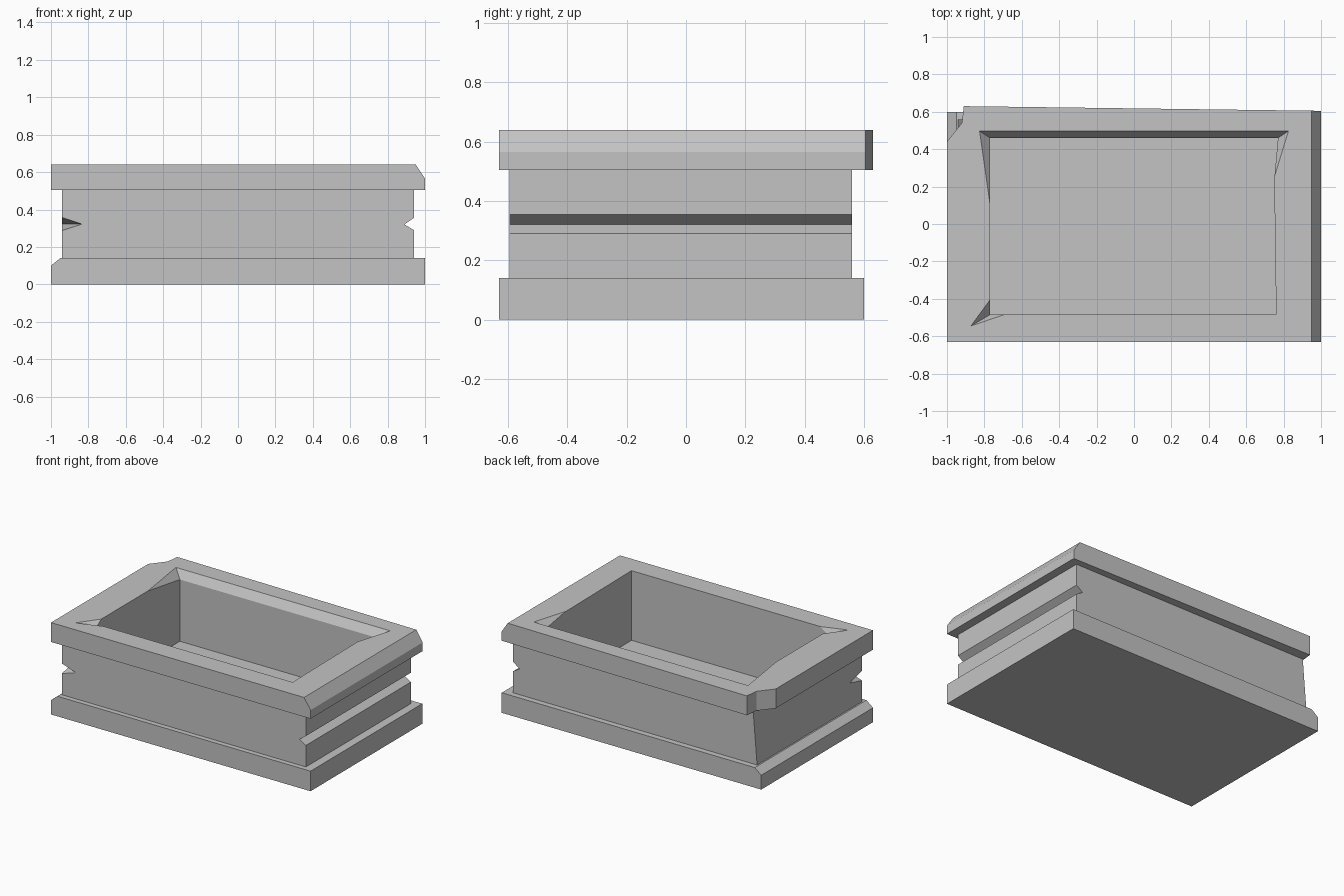
import bpy, bmesh
from mathutils import Vector

if "Cube" in bpy.data.objects:
    bpy.data.objects.remove(bpy.data.objects["Cube"], do_unlink=True)

stone = bpy.data.materials.new("grey stone")
stone.use_nodes = True
stone.diffuse_color = (0.55, 0.55, 0.55, 1)
stone.node_tree.nodes["Principled BSDF"].inputs["Base Color"].default_value = stone.diffuse_color


def make(name, bm):
    bmesh.ops.recalc_face_normals(bm, faces=bm.faces)
    mesh = bpy.data.meshes.new(name)
    bm.to_mesh(mesh)
    bm.free()
    mesh.materials.append(stone)
    obj = bpy.data.objects.new(name, mesh)
    bpy.context.scene.collection.objects.link(obj)
    return obj


def prism(name, outline, low, high, axis="z", adjust=None):
    """Extrude an xy outline along z, or an xz outline along y."""
    place = (lambda p, t: (p[0], p[1], t)) if axis == "z" else (lambda p, t: (p[0], t, p[1]))
    bm = bmesh.new()
    face = bm.faces.new([bm.verts.new(place(p, low)) for p in outline])
    new = bmesh.ops.extrude_face_region(bm, geom=[face])["geom"]
    shift = Vector(place((0, 0), high - low))
    bmesh.ops.translate(bm, vec=shift, verts=[v for v in new if isinstance(v, bmesh.types.BMVert)])
    if adjust:
        adjust(bm)
    return make(name, bm)


def hull(name, points):
    bm = bmesh.new()
    for p in points:
        bm.verts.new(p)
    bmesh.ops.convex_hull(bm, input=bm.verts)
    obj = make(name, bm)
    obj.hide_render = True
    return obj


def carve(obj, cutters):
    for c in cutters:
        mod = obj.modifiers.new("carve", "BOOLEAN")
        mod.operation, mod.solver, mod.object = "DIFFERENCE", "EXACT", c
    bpy.context.view_layer.update()
    graph = bpy.context.evaluated_depsgraph_get()
    mesh = bpy.data.meshes.new_from_object(obj.evaluated_get(graph))
    obj.modifiers.clear()
    obj.data = mesh


BACK, FRONT, TOP, LIP = 0.60, -0.63, 0.64, 0.585
OVER = TOP + 0.004

# Plinth with one bevelled long edge
prism("base", [(-1, 0), (1, 0), (1, 0.14), (-0.95, 0.14), (-1, 0.10)], FRONT, BACK, "y")


# Body with a groove along its left side and a worn back corner
def wear_corner(bm):
    for v in bm.verts:
        if v.co.x < 0 and v.co.y > 0 and v.co.z > 0.4:
            v.co.x += 0.03
    bmesh.ops.triangulate(bm, faces=[f for f in bm.faces if len(f.verts) == 4])


body = prism("body", [(-0.94, 0.14), (0.94, 0.14), (0.94, 0.29), (0.89, 0.32),
                      (0.94, 0.355), (0.94, 0.505), (-0.94, 0.505)],
             -0.595, 0.56, "y", wear_corner)

# Rim with a broken back corner
rim = prism("rim", [(-1, FRONT), (1, FRONT), (1, 0.605), (-0.91, 0.63),
                    (-0.92, 0.54), (-1, 0.44)], 0.505, TOP)

# Cutters: hollow, chipped lips, bevel and corner chip
hollow = prism("hollow_cutter", [(-0.77, -0.485), (0.76, -0.485), (0.75, 0.24),
                                 (0.77, 0.46), (-0.77, 0.46)], 0.155, 1)
hollow.hide_render = True
back_lip = hull("back_lip_cutter", [(-0.83, 0.5, OVER), (0.83, 0.5, OVER), (-0.77, 0.46, LIP),
                                    (0.77, 0.46, LIP), (-0.77, 0.08, OVER), (0.75, 0.24, OVER)])
front_lip = hull("front_lip_cutter", [(-0.88, -0.55, OVER), (-0.69, -0.485, OVER),
                                      (-0.77, -0.40, OVER), (-0.77, -0.485, LIP)])
bevel = hull("bevel_cutter", [(x, y, z) for y in (-1, 1)
                              for x, z in ((0.95, TOP), (1, 0.565), (1.1, 0.415),
                                           (1.1, 0.8), (0.95, 0.8))])
chip = hull("chip_cutter", [(-0.945, -0.60, 0.285), (-0.945, -0.60, 0.36),
                            (-0.83, -0.60, 0.322), (-0.945, -0.45, 0.322)])

carve(body, [hollow, chip])
carve(rim, [hollow, back_lip, front_lip, bevel])
for cutter in (hollow, back_lip, front_lip, bevel, chip):
    bpy.data.objects.remove(cutter, do_unlink=True)
